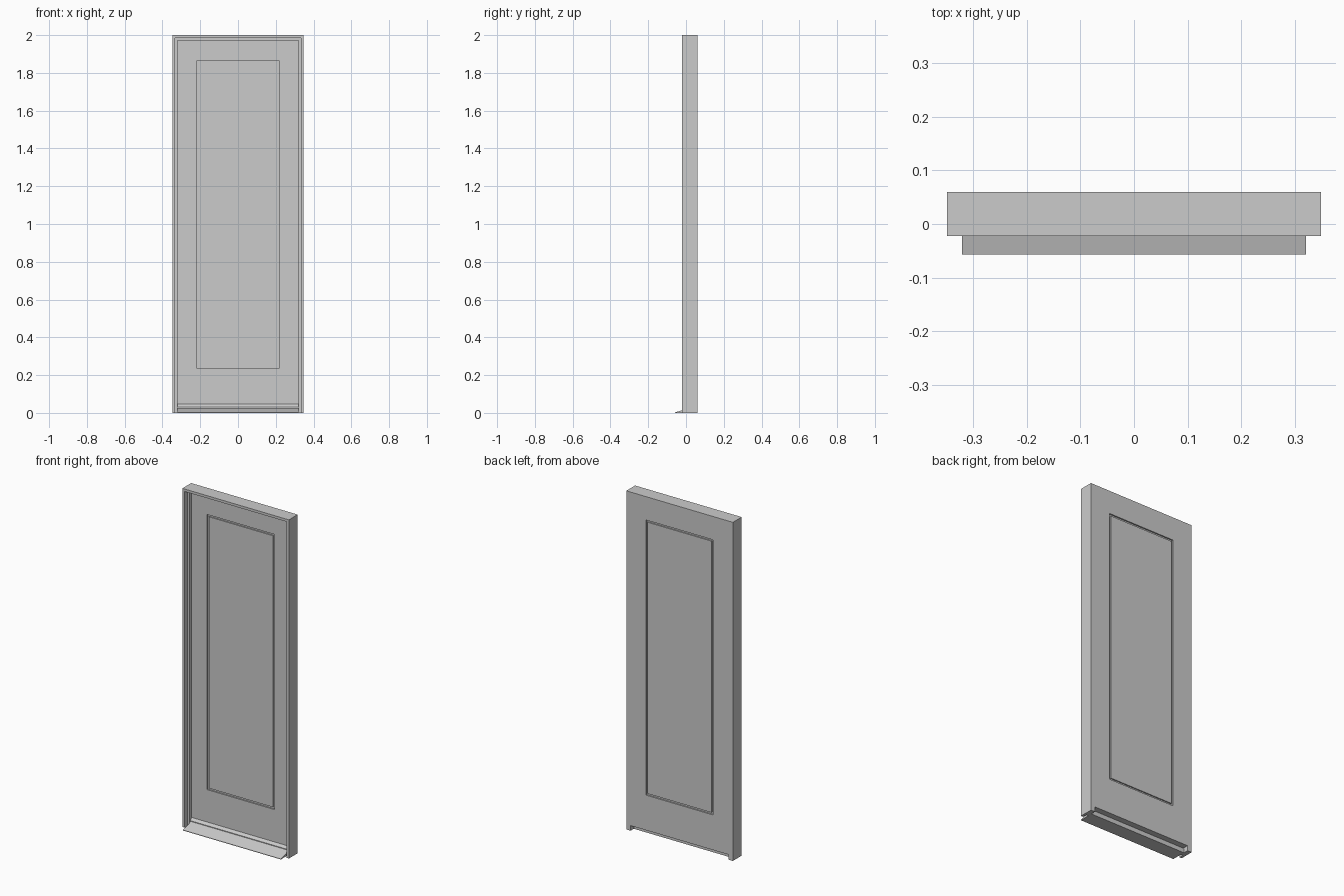
import bpy, bmesh

if "Cube" in bpy.data.objects:
    bpy.data.objects.remove(bpy.data.objects["Cube"])


def mesh_object(name, bm):
    bmesh.ops.recalc_face_normals(bm, faces=bm.faces)
    me = bpy.data.meshes.new(name)
    bm.to_mesh(me)
    bm.free()
    ob = bpy.data.objects.new(name, me)
    bpy.context.collection.objects.link(ob)
    return ob


def extrude_x(name, profile, half):
    """Prism along x from a closed (y, z) profile."""
    bm = bmesh.new()
    f = bm.faces.new([bm.verts.new((-half, y, z)) for y, z in profile])
    ext = bmesh.ops.extrude_face_region(bm, geom=[f])["geom"]
    bmesh.ops.translate(bm, vec=(2 * half, 0, 0),
                        verts=[v for v in ext if isinstance(v, bmesh.types.BMVert)])
    return mesh_object(name, bm)


# Frame: rebated section swept up one jamb, across the head, down the other,
# given as (inset from outer edge, y)
W, H = 0.348, 2.0
section = [(0, -0.022), (0.015, -0.022), (0.015, 0.005),
           (0.028, 0.005), (0.028, 0.06), (0, 0.06)]
bm = bmesh.new()
rings = []
for sx, top in ((-1, 0), (-1, 1), (1, 1), (1, 0)):
    rings.append([bm.verts.new((sx * (W - d), y, (H - d) if top else 0))
                  for d, y in section])
n = len(section)
for a, b in zip(rings, rings[1:]):
    for i in range(n):
        j = (i + 1) % n
        bm.faces.new((a[i], a[j], b[j], b[i]))
bm.faces.new(rings[0])
bm.faces.new(rings[-1])
mesh_object("door_frame", bm)

# Leaf: slab with a shallow groove around the panel on both faces
LX, Z0, Z1 = 0.32, 0.03, 1.972
loops = [(LX, Z0, Z1, 0), (0.22, 0.237, 1.862, 0), (0.22, 0.237, 1.862, 0.008),
         (0.209, 0.248, 1.851, 0.008), (0.209, 0.248, 1.851, 0.001)]
bm = bmesh.new()
outer = []
for y, into in ((0.025, 1), (0.06, -1)):
    prev = None
    for hx, zb, zt, depth in loops:
        ring = [bm.verts.new((x, y + into * depth, z))
                for x, z in ((-hx, zb), (hx, zb), (hx, zt), (-hx, zt))]
        if prev:
            for i in range(4):
                j = (i + 1) % 4
                bm.faces.new((prev[i], prev[j], ring[j], ring[i]))
        else:
            outer.append(ring)
        prev = ring
    bm.faces.new(prev)
for i in range(4):
    j = (i + 1) % 4
    bm.faces.new((outer[0][i], outer[0][j], outer[1][j], outer[1][i]))
mesh_object("door_leaf", bm)

# Sloping threshold projecting past the front
extrude_x("threshold", [(-0.057, 0), (0.03, 0), (0.03, 0.026),
                        (0.022, 0.026), (-0.057, 0.003)], 0.32)

# Weather bar along the bottom of the leaf
extrude_x("weather_bar", [(0.026, 0.03), (0.012, 0.028), (0.012, 0.032),
                          (0.026, 0.047)], 0.32)
